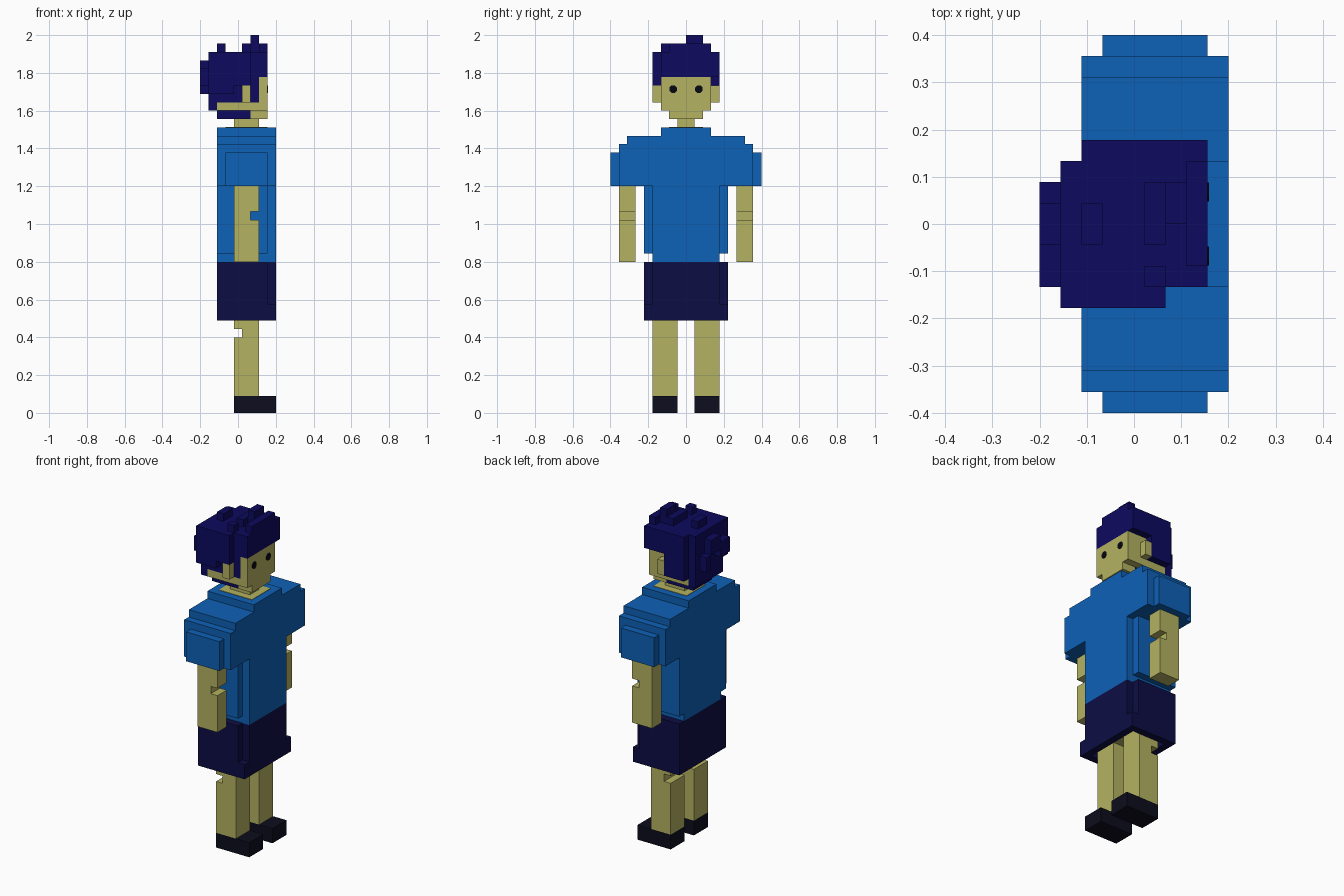
import bpy, bmesh, math
from mathutils import Matrix

cube = bpy.data.objects.get("Cube")
if cube:
    bpy.data.objects.remove(cube, do_unlink=True)

V = 2 / 45                      # size of one block
ORIGIN = (-4.5, -9.0, 0.0)      # block grid corner


def material(name, rgb):
    m = bpy.data.materials.new(name)
    m.use_nodes = True
    m.diffuse_color = (*rgb, 1)
    bsdf = next(n for n in m.node_tree.nodes if n.type == 'BSDF_PRINCIPLED')
    bsdf.inputs["Base Color"].default_value = (*rgb, 1)
    bsdf.inputs["Roughness"].default_value = 0.9
    return m


SKIN = material("skin", (0.46, 0.45, 0.122))
BLUE = material("shirt blue", (0.004, 0.119, 0.47))
HAIR = material("hair navy", (0.004, 0.003, 0.116))
SHORTS = material("shorts navy", (0.004, 0.004, 0.060))
SHOE = material("shoe black", (0.004, 0.004, 0.013))
EYE = material("eye black", (0.002, 0.002, 0.006))


def finish(name, bm, mat):
    bmesh.ops.recalc_face_normals(bm, faces=bm.faces)
    me = bpy.data.meshes.new(name)
    bm.to_mesh(me)
    bm.free()
    me.materials.append(mat)
    ob = bpy.data.objects.new(name, me)
    bpy.context.collection.objects.link(ob)
    return ob


def blocks(name, mat, *boxes, mirror=False):
    """Boxes as x0, x1, y0, y1, z0, z1 in block units; mirror swaps sides in y."""
    bm = bmesh.new()
    for b in boxes:
        if mirror:
            b = (b[0], b[1], 18 - b[3], 18 - b[2], b[4], b[5])
        mid = [((b[2 * a] + b[2 * a + 1]) / 2 + ORIGIN[a]) * V for a in range(3)]
        size = [(b[2 * a + 1] - b[2 * a]) * V for a in range(3)]
        bmesh.ops.create_cube(
            bm, size=1, matrix=Matrix.Translation(mid) @ Matrix.Diagonal((*size, 1)))
    return finish(name, bm, mat)


# Limbs, sleeves and ears, once per side
for side, flip in (("right", False), ("left", True)):
    blocks(side + "_shoe", SHOE, (4, 9, 5, 8, 0, 2), mirror=flip)
    # leg with a notch behind the knee
    blocks(side + "_leg", SKIN, (4, 7, 5, 8, 2, 9), (5, 7, 5, 8, 9, 10),
           (4, 7, 5, 8, 10, 12.5), mirror=flip)
    # arm with a notch at the elbow
    blocks(side + "_arm", SKIN, (4, 7, 1, 3, 18, 23), (4, 6, 1, 3, 23, 24),
           (4, 7, 1, 3, 24, 27.5), mirror=flip)
    blocks(side + "_sleeve", BLUE, (2, 9, 1, 5, 27, 32), (3, 8, 0, 1, 27, 31),
           mirror=flip)
    blocks(side + "_shirt_side", BLUE, (2, 8, 4, 5, 19, 27), mirror=flip)
    blocks(side + "_shorts_side", SHORTS, (2, 8, 4, 5, 13, 18), mirror=flip)
    blocks(side + "_ear", SKIN, (5, 6, 5, 6, 37, 39), mirror=flip)

# Shorts with an open hem
blocks("shorts", SHORTS, (2, 9, 5, 13, 13, 18))
blocks("shorts_hem", SHORTS, (2, 9, 4, 5, 11, 13), (2, 9, 13, 14, 11, 13),
       (2, 3, 5, 13, 11, 13), (8, 9, 5, 13, 11, 13))
blocks("hips", SKIN, (3, 8, 5, 13, 12, 13))

# Shirt body and stepped shoulders
blocks("shirt", BLUE, (2, 9, 5, 13, 18, 32), (2, 9, 2, 16, 32, 33),
       (2, 9, 6, 12, 33, 34))
blocks("neck_opening", SKIN, (3, 8, 7, 11, 33.95, 34.06))
blocks("neck", SKIN, (4, 7, 8, 10, 34, 35.5))

# Head
blocks("head", SKIN,
       (6, 8, 7, 11, 35, 36),      # chin
       (2, 8, 6, 12, 36, 37),      # jaw
       (7, 8, 6, 12, 37, 40),      # face
       (3, 7, 7, 12, 37, 40))      # skull

# Hair cap, sides and nape
blocks("hair", HAIR,
       (2, 8, 6, 12, 40, 43), (2, 8, 12, 13, 40, 43),
       (2, 6, 7, 11, 35, 36), (1, 2, 6, 12, 36, 43),
       (2, 7, 6, 7, 37, 40), (2, 3, 7, 12, 37, 40),
       (1, 4, 5, 6, 38, 43), (4, 6, 5, 6, 39, 43),
       (2, 5, 12, 13, 37, 40))

# Loose tufts at the back and on top
blocks("hair_tufts", HAIR,
       (0, 1, 6, 8, 39, 41), (0, 1, 8, 10, 40, 42), (0, 1, 10, 11, 38, 40),
       (2, 3, 8, 10, 43, 44), (5, 6, 6, 7, 43, 44), (5, 6, 8, 11, 43, 44),
       (6, 7, 9, 11, 43, 45), (7, 8, 7, 12, 43, 44))

# Round eyes as thin plates on the face
for side, s in (("right", -1), ("left", 1)):
    bm = bmesh.new()
    place = Matrix.Translation((3.5 * V, s * 0.068, 1.714)) @ \
        Matrix.Rotation(math.pi / 2, 4, 'Y') @ Matrix.Rotation(math.pi / 8, 4, 'Z')
    bmesh.ops.create_cone(bm, cap_ends=True, segments=8, radius1=0.022,
                          radius2=0.022, depth=0.006, matrix=place)
    finish(side + "_eye", bm, EYE)
